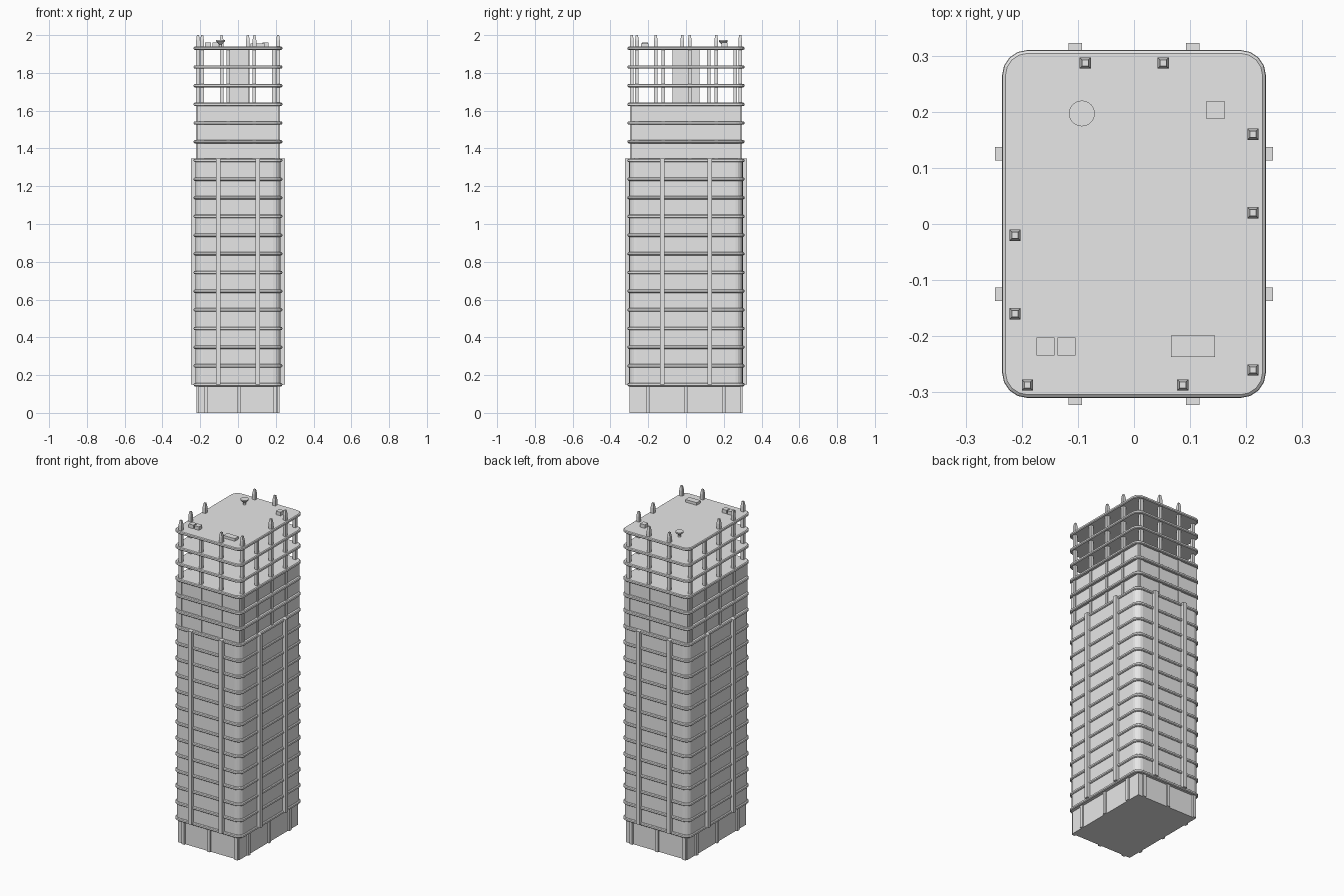
import bpy, bmesh, math

cube = bpy.data.objects.get("Cube")
if cube:
    bpy.data.objects.remove(cube)

grey = bpy.data.materials.new("concrete_grey")
grey.use_nodes = True
grey.diffuse_color = (0.8, 0.8, 0.8, 1)
grey.node_tree.nodes["Principled BSDF"].inputs["Base Color"].default_value = (0.8, 0.8, 0.8, 1)

FIRST, STEP, FLOORS = 0.15, 0.0989, 19
level = lambda i: FIRST + STEP * i
ROOF = level(FLOORS - 1) + 0.009


def finish(name, bm):
    bmesh.ops.recalc_face_normals(bm, faces=bm.faces)
    mesh = bpy.data.meshes.new(name)
    bm.to_mesh(mesh)
    bm.free()
    mesh.materials.append(grey)
    obj = bpy.data.objects.new(name, mesh)
    bpy.context.collection.objects.link(obj)
    return obj


def loft(name, rings):
    """Closed solid through a stack of matching point rings."""
    bm = bmesh.new()
    loops = [[bm.verts.new(p) for p in ring] for ring in rings]
    n = len(loops[0])
    for a, b in zip(loops, loops[1:]):
        for i in range(n):
            j = (i + 1) % n
            bm.faces.new((a[i], a[j], b[j], b[i]))
    bm.faces.new(loops[0])
    bm.faces.new(loops[-1])
    return finish(name, bm)


def rect(cx, cy, hx, hy, z):
    return [(cx + sx * hx, cy + sy * hy, z) for sx, sy in ((-1, -1), (1, -1), (1, 1), (-1, 1))]


def rounded(hx, hy, r, z, steps=4):
    pts = []
    for q, (sx, sy) in enumerate(((1, 1), (-1, 1), (-1, -1), (1, -1))):
        for k in range(steps + 1):
            a = math.pi / 2 * (q + k / steps)
            pts.append((sx * (hx - r) + r * math.cos(a), sy * (hy - r) + r * math.sin(a), z))
    return pts


def circle(cx, cy, r, z, n=24):
    return [(cx + r * math.cos(i * math.tau / n), cy + r * math.sin(i * math.tau / n), z) for i in range(n)]


def box(name, cx, cy, hx, hy, z0, z1):
    return loft(name, [rect(cx, cy, hx, hy, z0), rect(cx, cy, hx, hy, z1)])


# Enclosing walls and lift core
box("base_wall", 0, 0, 0.21, 0.288, 0, level(0))
loft("main_wall", [rounded(0.226, 0.301, 0.04, z) for z in (level(0), level(12))])
box("upper_wall", 0, 0, 0.216, 0.292, level(12), level(15))
box("lift_core", 0.003, 0, 0.055, 0.072, level(15), level(18))

# Floor slabs with softly rounded rims
for i in range(FLOORS):
    z = level(i)
    rim = [(0.006, -0.009), (0.001, -0.005), (0, 0), (0.001, 0.005), (0.006, 0.009)]
    loft(f"floor_slab_{i}", [rounded(0.235 - d, 0.31 - d, 0.045 - d, z + h) for d, h in rim])

# Vertical fins on the main walls
for side in (-1, 1):
    for s in (-1, 1):
        box("facade_fin_long", side * 0.236, s * 0.125, 0.012, 0.012, level(0), level(12) + 0.01)
        box("facade_fin_short", s * 0.105, side * 0.311, 0.012, 0.012, level(0), level(12) + 0.01)

# Upper columns, arranged with half-turn symmetry
columns = []
for s in (1, -1):
    columns += [(s * 0.212, s * y) for y in (-0.26, -0.12, 0.02, 0.16)]
    columns += [(s * x, s * -0.287) for x in (-0.19, -0.052, 0.087)]
stubs = [0, 2, 3, 4, 6, 9, 10, 12, 13]
for i, (x, y) in enumerate(columns):
    box(f"upper_column_{i}", x, y, 0.0095, 0.0095, level(12), ROOF)

# Column stubs tapering above the roof
for i in stubs:
    x, y = columns[i]
    loft("column_stub", [rect(x, y, h, h, z) for h, z in
                         ((0.01, ROOF - 0.003), (0.01, 1.972), (0.0055, 2.0))])

# Ground columns
for s in (1, -1):
    for t in (-0.2, 0.0, 0.2):
        box("base_column_long", s * 0.21, s * t, 0.01, 0.01, 0, level(0))
    for t in (-0.17, 0.005, 0.195):
        box("base_column_short", s * t, s * -0.288, 0.01, 0.01, 0, level(0))

# Roof equipment
for x, y, hx, hy, h in ((-0.158, -0.218, 0.016, 0.016, 0.022), (-0.12, -0.218, 0.016, 0.016, 0.022),
                        (0.145, 0.203, 0.016, 0.016, 0.022), (0.105, -0.218, 0.039, 0.019, 0.016)):
    box("roof_unit", x, y, hx, hy, ROOF - 0.002, ROOF + h)
loft("roof_funnel", [circle(-0.093, 0.197, r, ROOF + h) for r, h in
                     ((0.008, -0.002), (0.008, 0.012), (0.023, 0.027), (0.023, 0.034))])
